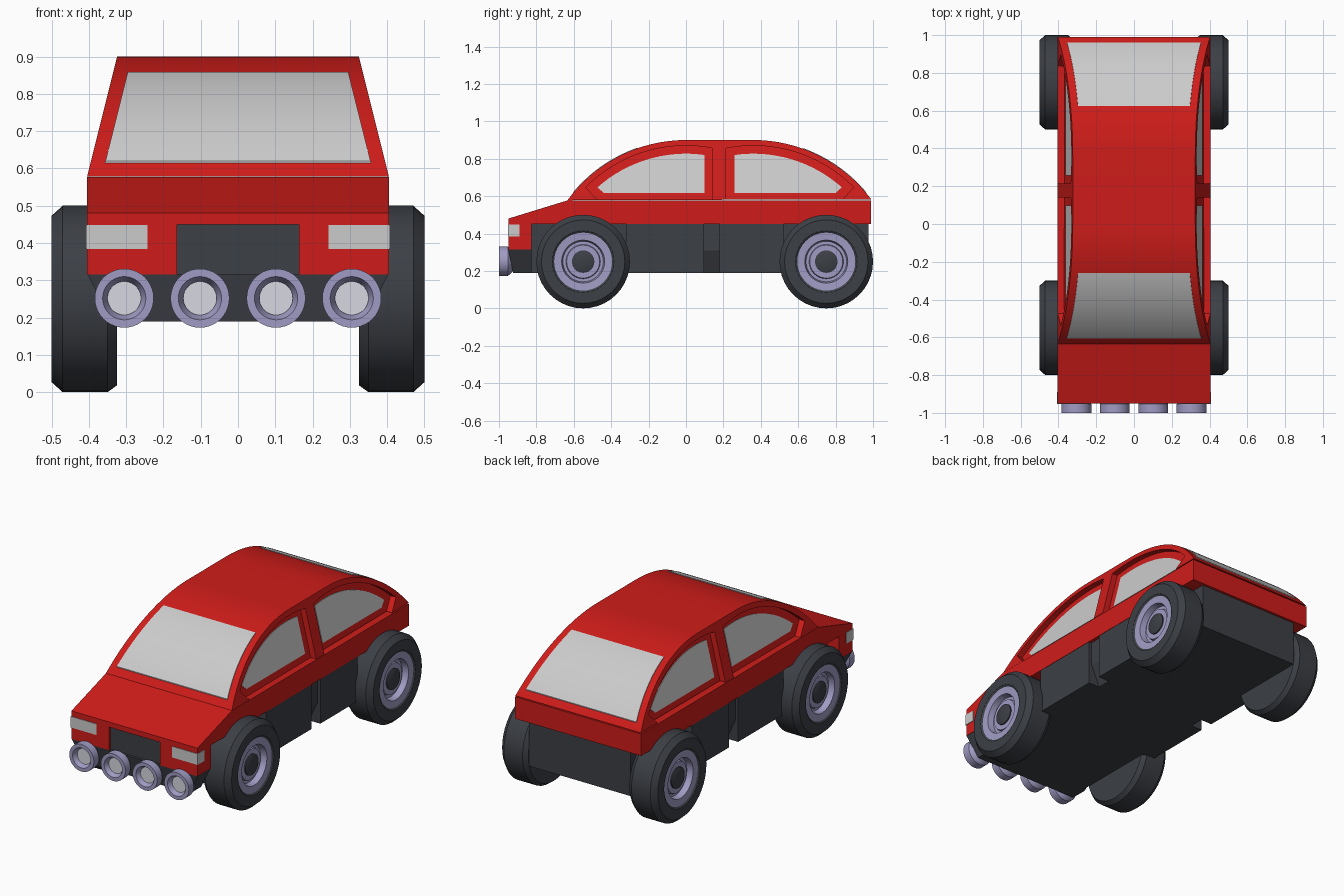
import bpy, bmesh, math

if "Cube" in bpy.data.objects:
    bpy.data.objects.remove(bpy.data.objects["Cube"])

def material(name, rgb):
    m = bpy.data.materials.new(name)
    m.diffuse_color = (*rgb, 1)
    m.use_nodes = True
    m.node_tree.nodes["Principled BSDF"].inputs["Base Color"].default_value = m.diffuse_color
    return m

RED = material("red_paint", (0.62, 0.012, 0.01))
DARK = material("dark_plastic", (0.045, 0.05, 0.06))
RUBBER = material("rubber", (0.045, 0.05, 0.06))
METAL = material("lilac_metal", (0.35, 0.33, 0.55))
LENS = material("lens", (0.68, 0.68, 0.76))

R, CZ, FRONT_C, REAR_C, BELT = 0.785, 0.115, 0.0, 0.36, 0.577

def half_width(z):
    """Half width of the tapering cabin at height z."""
    return 0.405 - (z - BELT) * 0.25

def finish(name, bm, mat, mirror=False):
    bmesh.ops.remove_doubles(bm, verts=bm.verts, dist=1e-5)
    bmesh.ops.recalc_face_normals(bm, faces=bm.faces)
    mesh = bpy.data.meshes.new(name)
    bm.to_mesh(mesh)
    bm.free()
    ob = bpy.data.objects.new(name, mesh)
    bpy.context.collection.objects.link(ob)
    if mat:
        mesh.materials.append(mat)
    if mirror:
        mod = ob.modifiers.new("mirror", "MIRROR")
        mod.use_mirror_merge = False
    return ob

def smooth(ob):
    bpy.ops.object.select_all(action="DESELECT")
    ob.select_set(True)
    bpy.context.view_layer.objects.active = ob
    bpy.ops.object.shade_smooth_by_angle(angle=math.radians(30))

def prism(name, outline, x0, x1, mat=None, mirror=False):
    """Side outline (y, z) stretched between x0 and x1 (numbers or functions of z)."""
    bm = bmesh.new()
    sides = []
    for x in (x0, x1):
        sides.append([bm.verts.new((x(z) if callable(x) else x, y, z)) for y, z in outline])
    a, b = sides
    bm.faces.new(a)
    bm.faces.new(b[::-1])
    for i in range(len(a)):
        j = (i + 1) % len(a)
        bm.faces.new((a[i], b[i], b[j], a[j]))
    return finish(name, bm, mat, mirror)

def box(name, y0, y1, z0, z1, x0, x1, mat=None, mirror=False):
    return prism(name, [(y0, z0), (y1, z0), (y1, z1), (y0, z1)], x0, x1, mat, mirror)

def lathe(name, profile, axis, loc, mat, mirror=True, steps=40):
    """Spin (distance along axis, radius) points round the x or y axis."""
    bm = bmesh.new()
    vs = [bm.verts.new((a, 0, r) if axis == "x" else (0, a, r)) for a, r in profile]
    es = [bm.edges.new(p) for p in zip(vs, vs[1:])]
    bmesh.ops.spin(bm, geom=vs + es, cent=(0, 0, 0), steps=steps, angle=math.tau,
                   axis=(1, 0, 0) if axis == "x" else (0, 1, 0))
    bmesh.ops.translate(bm, verts=bm.verts, vec=loc)
    ob = finish(name, bm, mat, mirror)
    smooth(ob)
    return ob

def arc(cy, r, ya, yb, n=16):
    """Points on the roof circle between ya and yb."""
    ta, tb = (math.asin((y - cy) / r) for y in (ya, yb))
    ts = [ta + (tb - ta) * i / n for i in range(n + 1)]
    return [(cy + r * math.sin(t), CZ + r * math.cos(t)) for t in ts]

# Main body with sloping bonnet
prism("body", [(-0.95, 0.45), (-0.95, 0.48), (-0.634, BELT), (0.99, BELT), (0.99, 0.45)],
      -0.405, 0.405, RED)

# Cabin with curved roof and recessed doors
roof = arc(FRONT_C, R, -0.634, 0) + arc(REAR_C, R, REAR_C, 0.99)
cabin = prism("cabin", roof, lambda z: -half_width(z), half_width, RED)

def inner(z):
    return half_width(z) - 0.035

def side_shape(front, edge, r, tip, low, base):
    """Quarter shaped door or window; low is the y of the bottom tip corner."""
    s, c = (-1, FRONT_C) if front else (1, REAR_C)
    return arc(c, r, edge, c + s * tip) + [(c + s * low, base), (edge, base)]

for place, front, edge, pane_edge in (("front", True, 0.14, 0.098), ("rear", False, 0.215, 0.258)):
    cutter = prism(place + "_door_cutter", side_shape(front, edge, 0.755, 0.536, 0.465, 0.57),
                   inner, 0.6, None, True)
    cutter.hide_render = True
    cutter.hide_set(True)
    cut = cabin.modifiers.new("door", "BOOLEAN")
    cut.operation, cut.solver, cut.object = "DIFFERENCE", "EXACT", cutter
    prism(place + "_side_window", side_shape(front, pane_edge, 0.712, 0.473, 0.44, 0.617),
          lambda z: inner(z) - 0.01, lambda z: inner(z) + 0.003, None, True)

bpy.context.view_layer.update()
graph = bpy.context.evaluated_depsgraph_get()
cut_mesh = bpy.data.meshes.new_from_object(cabin.evaluated_get(graph))
cabin.modifiers.clear()
cabin.data = cut_mesh
smooth(cabin)

# Front and rear screens following the roof curve
def pane_width(z):
    return half_width(z) - 0.039

for name, c, ya, yb in (("windscreen", FRONT_C, -0.605, -0.26), ("rear_screen", REAR_C, 0.625, 0.962)):
    outline = arc(c, R + 0.003, ya, yb) + arc(c, R - 0.01, yb, ya)
    smooth(prism(name, outline, lambda z: -pane_width(z), pane_width))

# Dark chassis: narrow spine between the wheels, wider tapered middle, door panels
box("chassis", -0.9, 0.975, 0.19, 0.455, -0.325, 0.325, DARK)
box("middle_upper", -0.29, 0.49, 0.31, 0.455, -0.385, 0.385, DARK)
def taper(z):
    return 0.385 - (0.31 - z) * 0.45
box("middle_lower", -0.29, 0.49, 0.19, 0.31, lambda z: -taper(z), taper, DARK)
box("front_door_panel", -0.32, 0.097, 0.19, 0.452, 0.32, 0.403, DARK, True)
box("rear_door_panel", 0.18, 0.52, 0.19, 0.452, 0.32, 0.403, DARK, True)

# Nose: grille, red corners, headlights, tapered valance
box("grille", -0.935, -0.83, 0.31, 0.452, -0.17, 0.17, DARK)
box("front_corner", -0.95, -0.825, 0.316, 0.452, 0.163, 0.405, RED, True)
box("headlight", -0.953, -0.89, 0.384, 0.448, 0.243, 0.408, None, True)
def valance_width(z):
    return 0.403 - (0.316 - z) * 0.5
prism("valance", [(-0.95, 0.316), (-0.925, 0.19), (-0.825, 0.19), (-0.825, 0.316)],
      lambda z: -valance_width(z), valance_width, DARK)

# Four round driving lamps
for i, x in enumerate((0.102, 0.305)):
    lathe(f"lamp_{i}", [(-0.97, 0), (-0.97, 0.045), (-1.0, 0.058), (-1.0, 0.079), (-0.953, 0.079),
                        (-0.935, 0.065), (-0.92, 0.04), (-0.92, 0)], "y", (x, 0, 0.252), METAL)
    lathe(f"lamp_lens_{i}", [(-0.975, 0), (-0.975, 0.045), (-0.965, 0.045), (-0.965, 0)],
          "y", (x, 0, 0.252), LENS)

# Wheels
for place, y in (("front", -0.55), ("rear", 0.75)):
    loc = (0, y, 0.25)
    lathe(place + "_tyre", [(0.325, 0), (0.325, 0.232), (0.35, 0.25), (0.47, 0.25), (0.5, 0.223),
                            (0.5, 0.165), (0.493, 0.155), (0.44, 0.155), (0.44, 0)], "x", loc, RUBBER)
    lathe(place + "_rim", [(0.43, 0), (0.43, 0.155), (0.493, 0.155), (0.49, 0.115), (0.455, 0.108),
                           (0.455, 0.092), (0.468, 0.088), (0.468, 0.06), (0.45, 0.06), (0.45, 0)],
          "x", loc, METAL)
    lathe(place + "_hub", [(0.44, 0), (0.44, 0.06), (0.475, 0.06), (0.48, 0.05), (0.48, 0)],
          "x", loc, RUBBER)
